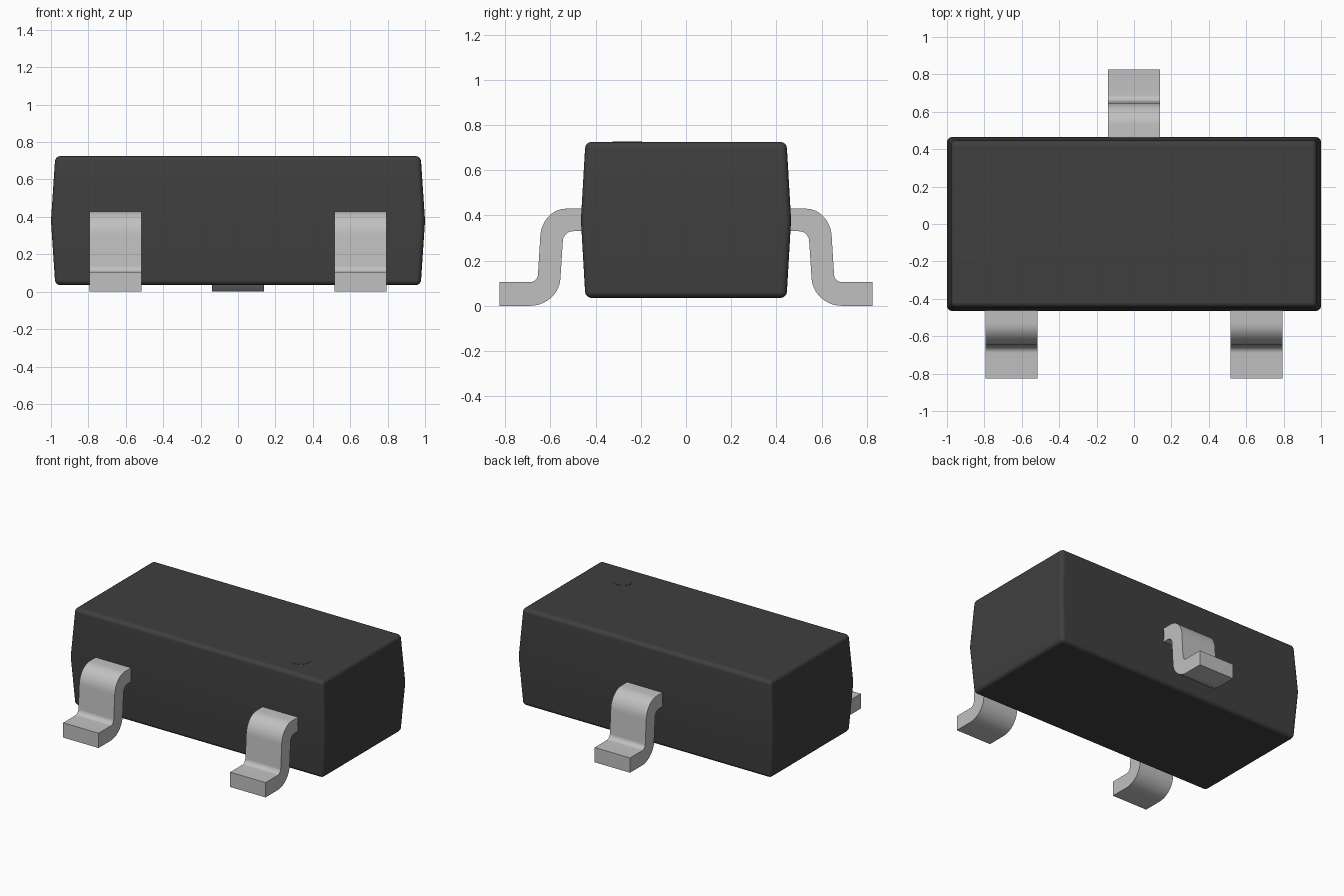
import bpy
import bmesh
import math

cube = bpy.data.objects.get("Cube")
if cube:
    bpy.data.objects.remove(cube, do_unlink=True)


def material(name, color, roughness):
    m = bpy.data.materials.new(name)
    m.use_nodes = True
    m.diffuse_color = color
    bsdf = m.node_tree.nodes["Principled BSDF"]
    bsdf.inputs["Base Color"].default_value = color
    bsdf.inputs["Roughness"].default_value = roughness
    return m


black = material("black plastic", (0.05, 0.05, 0.05, 1), 0.6)
silver = material("silver metal", (0.53, 0.53, 0.53, 1), 0.4)


def finish(bm, name, mat):
    bmesh.ops.recalc_face_normals(bm, faces=bm.faces)
    mesh = bpy.data.meshes.new(name)
    bm.to_mesh(mesh)
    bm.free()
    mesh.materials.append(mat)
    obj = bpy.data.objects.new(name, mesh)
    bpy.context.collection.objects.link(obj)
    bpy.ops.object.select_all(action="DESELECT")
    obj.select_set(True)
    bpy.context.view_layer.objects.active = obj
    bpy.ops.object.shade_smooth_by_angle(angle=math.radians(30))
    return obj


# Body: three stacked rectangles, widest at the middle, with rounded edges
bm = bmesh.new()
rings = []
for hx, hy, z in ((0.977, 0.445, 0.035), (1.0, 0.465, 0.38), (0.977, 0.445, 0.725)):
    rings.append([bm.verts.new((sx * hx, sy * hy, z))
                  for sx, sy in ((-1, -1), (1, -1), (1, 1), (-1, 1))])
for low, high in zip(rings, rings[1:]):
    for i in range(4):
        j = (i + 1) % 4
        bm.faces.new((low[i], low[j], high[j], high[i]))
bm.faces.new(rings[0][::-1])
bm.faces.new(rings[-1])
bm.normal_update()
sharp = [e for e in bm.edges if e.calc_face_angle() > math.radians(30)]
bmesh.ops.bevel(bm, geom=sharp, offset=0.027, segments=4, profile=0.5, affect="EDGES")
body = finish(bm, "body", black)
body.modifiers.new("even shading", "WEIGHTED_NORMAL").keep_sharp = True

# Round orientation mark on the top
bm = bmesh.new()
bmesh.ops.create_cone(bm, cap_ends=True, segments=40, radius1=0.065, radius2=0.065, depth=0.004)
dot = finish(bm, "orientation_mark", black)
dot.location = (0.675, -0.26, 0.7245)


# Gull-wing leads: bent strip profile in (outward, up), extruded sideways
def arc(cy, cz, ry, rz, start, end, steps=10):
    angles = (math.radians(start + (end - start) * i / steps) for i in range(steps + 1))
    return [(cy + ry * math.cos(a), cz + rz * math.sin(a)) for a in angles]


profile = ([(0.43, 0.43)]
           + arc(0.53, 0.30, 0.115, 0.13, 90, 0)
           + arc(0.69, 0.14, 0.035, 0.035, 180, 270)
           + [(0.825, 0.105), (0.825, 0.0)]
           + arc(0.69, 0.13, 0.135, 0.13, 270, 180)
           + arc(0.50, 0.285, 0.045, 0.045, 0, 90)
           + [(0.43, 0.33)])


def lead(name, x, side):
    bm = bmesh.new()
    face = bm.faces.new([bm.verts.new((x - 0.139, side * y, z)) for y, z in profile])
    ext = bmesh.ops.extrude_face_region(bm, geom=[face])
    moved = [v for v in ext["geom"] if isinstance(v, bmesh.types.BMVert)]
    bmesh.ops.translate(bm, verts=moved, vec=(0.278, 0, 0))
    finish(bm, name, silver)


lead("front_right_lead", -0.655, -1)
lead("front_left_lead", 0.655, -1)
lead("back_lead", 0.0, 1)
